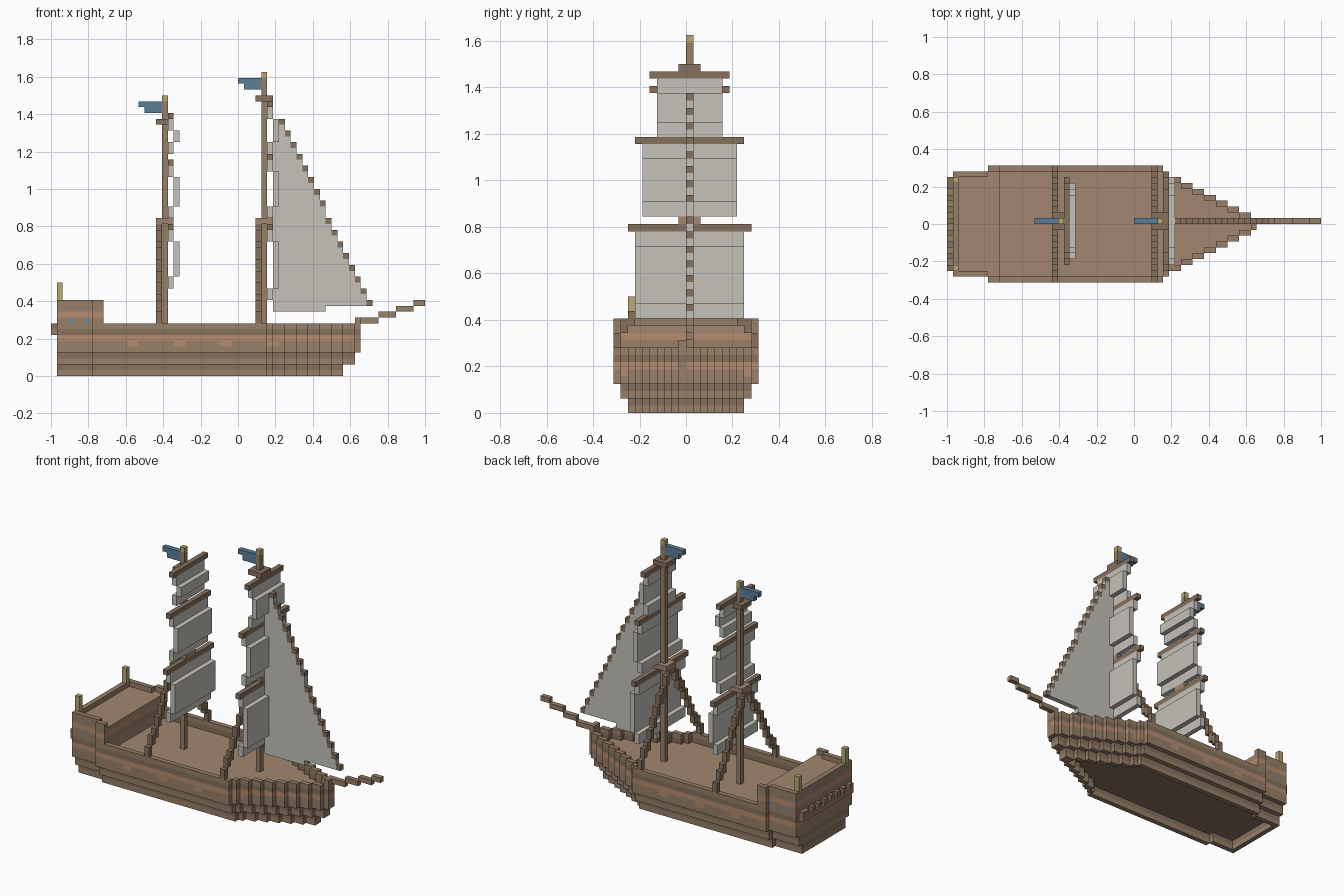
import bpy, bmesh

if "Cube" in bpy.data.objects:
    bpy.data.objects.remove(bpy.data.objects["Cube"])

U = 2 / 64  # one block; the ship is 64 blocks long

COLOURS = {
    "wood": (0.31, 0.215, 0.14), "dark_wood": (0.24, 0.165, 0.11),
    "deck": (0.36, 0.245, 0.16), "stripe": (0.47, 0.26, 0.16),
    "sailcloth": (0.56, 0.54, 0.49), "flag_blue": (0.11, 0.21, 0.31),
    "brass": (0.48, 0.40, 0.17), "window": (0.22, 0.25, 0.28)}
MATS = {}
for n, c in COLOURS.items():
    MATS[n] = bpy.data.materials.new(n)
    MATS[n].diffuse_color = (*c, 1)

# outward direction and corner loop of each block side
SIDES = [((1, 0, 0), [(1, 0, 0), (1, 1, 0), (1, 1, 1), (1, 0, 1)]),
         ((-1, 0, 0), [(0, 0, 0), (0, 0, 1), (0, 1, 1), (0, 1, 0)]),
         ((0, 1, 0), [(0, 1, 0), (0, 1, 1), (1, 1, 1), (1, 1, 0)]),
         ((0, -1, 0), [(0, 0, 0), (1, 0, 0), (1, 0, 1), (0, 0, 1)]),
         ((0, 0, 1), [(0, 0, 1), (1, 0, 1), (1, 1, 1), (0, 1, 1)]),
         ((0, 0, -1), [(0, 0, 0), (0, 1, 0), (1, 1, 0), (1, 0, 0)])]


def fill(cells, x, y, z, mat):
    """Fill a box of blocks; each range is (start, end)."""
    for i in range(*x):
        for j in range(*y):
            for k in range(*z):
                cells[i, j, k] = mat


def build(name, cells):
    """Skin the outside of a set of blocks as one flat-shaded mesh."""
    bm, verts = bmesh.new(), {}
    names = sorted(set(cells.values()))
    for (x, y, z), mat in cells.items():
        for (dx, dy, dz), loop in SIDES:
            if (x + dx, y + dy, z + dz) in cells:
                continue
            corners = []
            for a, b, c in loop:
                p = (x + a, y + b, z + c)
                if p not in verts:
                    verts[p] = bm.verts.new([v * U for v in p])
                corners.append(verts[p])
            bm.faces.new(corners).material_index = names.index(mat)
    mesh = bpy.data.meshes.new(name)
    bm.to_mesh(mesh)
    bm.free()
    for n in names:
        mesh.materials.append(MATS[n])
    ob = bpy.data.objects.new(name, mesh)
    bpy.context.collection.objects.link(ob)


# plan shape: the bow narrows by one block at each of these stations
BOW = [5, 6, 8, 10, 12, 14, 16, 18, 20, 21]


def half(x, z):
    if x < -31:
        return 0
    inset = 2 if z < 2 else 1 if z < 4 else 0
    return 10 - inset - sum(x >= b for b in BOW) - (x < -25)


def inside(x, y, z):
    h = half(x, z)
    return -h <= y < h


# hull with hollow keel tier, bulwark, stripe and gun ports
hull = {}
for z in range(9):
    for x in range(-31, 21):
        for y in range(-10, 10):
            if not inside(x, y, z):
                continue
            near = ((x + 1, y), (x - 1, y), (x, y + 1), (x, y - 1))
            edge = not all(inside(i, j, z) for i, j in near)
            if not edge and (z < 2 or (z > 6 and x >= -23)):
                continue
            port = z == 5 and any(a <= x < a + 2 for a in (-19, -11, -3, 5))
            band = (z == 6 or port) and not (x == 20 and y == -1)
            mat = "stripe" if band else "dark_wood" if z in (1, 3, 7) else "wood"
            hull[x, y, z] = mat if edge else "dark_wood" if z < 4 else "deck"
build("hull", hull)

# raised stern deck with a low rail and side windows
castle = {}
for z in range(9, 13):
    for x in range(-31, -23):
        h = half(x, z)
        for y in range(-h, h):
            rail = x == -31 or y in (-h, h - 1)
            if z == 12 and not rail:
                continue
            win = z == 9 and x in (-29, -26)
            castle[x, y, z] = ("window" if win else "stripe" if z == 10
                               else "wood" if rail or z < 11 else "deck")
build("stern_castle", castle)

# stern gallery ledge
gallery = {}
fill(gallery, (-32, -31), (-8, 8), (7, 8), "wood")
for y in range(-8, 8, 2):
    gallery[-32, y, 8] = "dark_wood"
gallery[-32, 7, 8] = "dark_wood"
build("stern_gallery", gallery)

# stern lanterns
for side, y in (("right", -8), ("left", 7)):
    lantern = {}
    fill(lantern, (-31, -30), (y, y + 1), (13, 16), "brass")
    build("lantern_" + side, lantern)

# stem and rising bowsprit
sprit = {}
fill(sprit, (20, 24), (0, 1), (9, 10), "wood")
fill(sprit, (20, 21), (-1, 0), (9, 10), "wood")
for a, b, z in ((24, 27, 10), (27, 30, 11), (30, 32, 12)):
    fill(sprit, (a, b), (0, 1), (z, z + 1), "wood")
build("bowsprit", sprit)

# masts: x, top, upper platform z, sails (bottom, yard z, sail half width, bulge)
RIGS = {
    "fore": (4, 52, 47, [(13, 25, 7, 15, 23), (27, 37, 6, 29, 35), (38, 46, 4, 40, 44)]),
    "rear": (-13, 48, 43, [(15, 25, 6, 17, 23), (27, 36, 5, 29, 34), (38, 44, 4, 40, 42)])}
for rig, (x, top, crow, sails) in RIGS.items():
    mast = {}
    fill(mast, (x, x + 1), (0, 1), (7, top), "wood")
    fill(mast, (x - 1, x + 2), (-1, 2), (26, 27), "deck")
    fill(mast, (x - 1, x + 2 if rig == "fore" else x + 1), (-1, 2), (crow, crow + 1), "dark_wood")
    mast[x, 0, top - 1] = "brass"
    build(rig + "_mast", mast)

    # stepped shrouds on both sides
    shroud = {}
    for k in range(10):
        z = round(9 + 1.75 * k)
        for y in (9 - k, k - 10):
            fill(shroud, (x - 1, x), (y, y + 1), (z, min(z + 2, 26)), "dark_wood")
    build(rig + "_shrouds", shroud)

    # pennant
    flag = {}
    fill(flag, (x - 4, x), (0, 1), (top - 2, top - 1), "flag_blue")
    fill(flag, (x - 3, x), (0, 1), (top - 3, top - 2), "flag_blue")
    build(rig + "_flag", flag)

    # yards and billowing square sails
    for i, (z0, z1, w, b0, b1) in enumerate(sails, 1):
        yard, sail = {}, {}
        fill(yard, (x + 1, x + 2), (-w - 1, w + 2), (z1, z1 + 1), "dark_wood")
        build(f"{rig}_yard_{i}", yard)
        for z in range(z0, z1):
            sx = x + 2 if b0 <= z < b1 else x + 1
            fill(sail, (sx, sx + 1), (-w, w + 1), (z, z + 1), "sailcloth")
        build(f"{rig}_sail_{i}", sail)

# triangular foresail with its stepped stay
jib, stay = {}, {}
fill(jib, (6, 7), (0, 1), (11, 44), "sailcloth")
for k in range(16):
    x, z = 7 + k, round(43 - 31 / 15 * k)
    fill(jib, (x, x + 1), (0, 1), (11 if x < 15 else 12, z), "sailcloth")
    stay[x, 0, z] = "dark_wood"
build("jib_sail", jib)
build("jib_stay", stay)

for m in bpy.data.materials:
    if m.users and not m.is_grease_pencil:
        m.use_nodes = True
        m.node_tree.nodes["Principled BSDF"].inputs["Base Color"].default_value = m.diffuse_color
